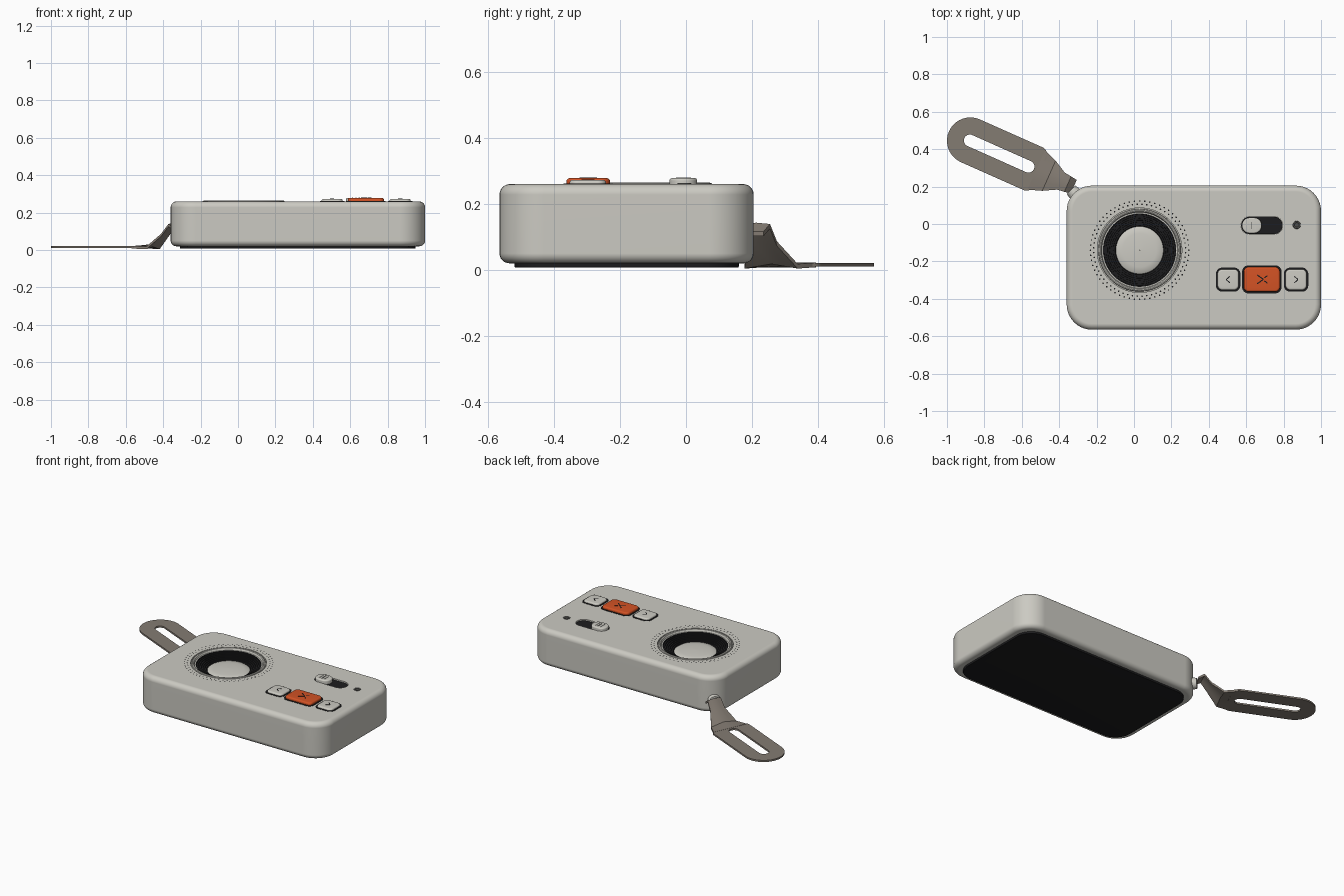
import bpy, bmesh
from math import sin, cos, pi, radians
from mathutils import Matrix, Vector

cube = bpy.data.objects.get("Cube")
if cube:
    bpy.data.objects.remove(cube, do_unlink=True)


def material(name, r, g, b, rough=0.6):
    m = bpy.data.materials.new(name)
    m.use_nodes = True
    m.diffuse_color = (r, g, b, 1)
    bsdf = m.node_tree.nodes["Principled BSDF"]
    bsdf.inputs["Base Color"].default_value = (r, g, b, 1)
    bsdf.inputs["Roughness"].default_value = rough
    return m


SHELL = material("warm light grey", 0.60, 0.59, 0.54)
BLACK = material("soft black", 0.012, 0.012, 0.013)
ORANGE = material("orange", 0.65, 0.085, 0.018)
STRAP = material("taupe strap", 0.23, 0.20, 0.17)
LAMP = material("dark grey lamp", 0.08, 0.08, 0.075)


def finish(name, bm, mat, angle=35):
    bmesh.ops.recalc_face_normals(bm, faces=bm.faces)
    mesh = bpy.data.meshes.new(name)
    bm.to_mesh(mesh)
    bm.free()
    mesh.materials.append(mat)
    obj = bpy.data.objects.new(name, mesh)
    bpy.context.collection.objects.link(obj)
    smooth(obj, angle)
    return obj


def smooth(obj, angle=35):
    bpy.ops.object.select_all(action="DESELECT")
    obj.select_set(True)
    bpy.context.view_layer.objects.active = obj
    bpy.ops.object.shade_smooth_by_angle(angle=radians(angle))


def loft(name, rings, mat, caps=True, loop=False, angle=35):
    """Skin a stack of equal closed rings; loop joins the last to the first."""
    bm = bmesh.new()
    rows = [[bm.verts.new(p) for p in ring] for ring in rings]
    n = len(rows[0])
    pairs = list(zip(rows, rows[1:])) + ([(rows[-1], rows[0])] if loop else [])
    for a, b in pairs:
        for i in range(n):
            j = (i + 1) % n
            bm.faces.new((a[i], a[j], b[j], b[i]))
    if caps and not loop:
        bm.faces.new(rows[0])
        bm.faces.new(rows[-1])
    return finish(name, bm, mat, angle)


def outline(x0, x1, y0, y1, z, r_left, r_right, seg=10):
    """Rounded rectangle with its own radius at each end."""
    pts = []
    for k, (x, y, r) in enumerate(((x1, y1, r_right), (x0, y1, r_left),
                                   (x0, y0, r_left), (x1, y0, r_right))):
        sx, sy = (1, -1)[k in (1, 2)], (1, -1)[k > 1]
        for i in range(seg + 1):
            a = (k + i / seg) * pi / 2
            pts.append(Vector((x - sx * r + r * cos(a), y - sy * r + r * sin(a), z)))
    return pts


def rounded_box(name, x0, x1, y0, y1, z0, z1, r, mat, top=0.0, bottom=0.0, seg=10):
    """Rounded block with quarter-round top and bottom edges."""
    steps = [(0, z0)] if not bottom else []
    if bottom:
        steps += [(bottom * (1 - sin(a)), z0 + bottom * (1 - cos(a)))
                  for a in (i * pi / 12 for i in range(7))]
    if top:
        steps += [(top * (1 - cos(a)), z1 - top * (1 - sin(a)))
                  for a in (i * pi / 12 for i in range(7))]
    else:
        steps.append((0, z1))
    rings = [outline(x0 + d, x1 - d, y0 + d, y1 - d, z, r - d, r - d, seg)
             for d, z in steps]
    return loft(name, rings, mat)


def lathe(name, cx, cy, profile, mat, seg=64, angle=25):
    rings = [[(cx + r * cos(2 * pi * i / seg), cy + r * sin(2 * pi * i / seg), z)
              for i in range(seg)] for r, z in profile]
    obj = loft(name, rings, mat, caps=False, angle=angle)
    return obj


def bar(name, x, y, z, length, width, turn, mat, height=0.004):
    bm = bmesh.new()
    m = (Matrix.Translation((x, y, z)) @ Matrix.Rotation(radians(turn), 4, "Z")
         @ Matrix.Diagonal((length, width, height, 1)))
    bmesh.ops.create_cube(bm, size=1, matrix=m)
    return finish(name, bm, mat)


def cut(obj, cutter):
    mod = obj.modifiers.new("cut", "BOOLEAN")
    mod.operation, mod.solver, mod.object = "DIFFERENCE", "EXACT", cutter
    bpy.ops.object.select_all(action="DESELECT")
    bpy.context.view_layer.objects.active = obj
    obj.select_set(True)
    bpy.ops.object.modifier_apply(modifier=mod.name)
    bpy.data.objects.remove(cutter, do_unlink=True)


TOP = 0.26
SX, SY = 0.03, -0.14

# Case with openings for the speaker and the switch
body = rounded_box("body", -0.36, 1.0, -0.565, 0.205, 0.02, TOP, 0.135, SHELL, 0.032, 0.03)
cut(body, rounded_box("speaker_cutter", SX - .226, SX + .226, SY - .226, SY + .226,
                      0.19, 0.4, 0.2259, SHELL, seg=16))
cut(body, rounded_box("switch_cutter", 0.572, 0.795, -0.055, 0.04, 0.235, 0.4, 0.047, SHELL))
smooth(body)
body.modifiers.new("even_normals", "WEIGHTED_NORMAL").keep_sharp = True
rounded_box("base_pad", -0.31, 0.95, -0.52, 0.16, 0.007, 0.03, 0.11, BLACK, 0, 0.004)

# Speaker: rim, ribbed black funnel, shallow dome
lathe("speaker_rim", SX, SY, [(.226, .245), (.221, .245), (.219, .262), (.213, .264),
                              (.207, .262), (.202, .25), (.196, .25), (.196, .2)], SHELL)
ribs = []
for i in range(7):
    r, z = 0.196 - i * 0.01, 0.25 - i * 0.005
    ribs += [(r, z), (r - 0.005, z), (r - 0.006, z - 0.005)]
lathe("speaker_funnel", SX, SY, ribs + [(.12, .205)], BLACK)
lathe("speaker_dome", SX, SY, [(.127, .2), (.127, .214), (.122, .218), (.09, .222),
                               (.05, .225), (.001, .226)], SHELL, angle=40)

# Two staggered rings of tiny perforations
bm = bmesh.new()
for row, radius in enumerate((0.263, 0.246)):
    for i in range(60):
        a = 2 * pi * (i + row / 2) / 60
        bmesh.ops.create_circle(bm, cap_ends=True, segments=8, radius=0.0042,
            matrix=Matrix.Translation((SX + radius * cos(a), SY + radius * sin(a), TOP + .001)))
finish("speaker_perforations", bm, BLACK)

# Slide switch and lamp
rounded_box("switch_slot", 0.573, 0.794, -0.054, 0.039, 0.234, 0.252, 0.046, BLACK)
rounded_box("switch_knob", 0.577, 0.683, -0.05, 0.034, 0.245, 0.278, 0.041, SHELL, 0.008)
for x in (0.612, 0.63, 0.648):
    bar("switch_ridge", x, -0.008, 0.278, 0.006, 0.045, 0, SHELL)
bar("switch_mark", 0.63, -0.008, 0.2785, 0.003, 0.04, 0, LAMP)
lathe("lamp", 0.87, -0.005, [(.022, .259), (.02, .263), (.015, .263), (.012, .261),
                             (.001, .262)], LAMP, seg=24)

# Three push buttons, each in a dark gap
for name, x0, x1, y0, y1, top, mat in (
        ("back_button", .447, .56, -.353, -.242, .273, SHELL),
        ("play_button", .587, .78, -.362, -.23, .278, ORANGE),
        ("next_button", .81, .923, -.353, -.242, .273, SHELL)):
    g = 0.009
    rounded_box(name + "_gap", x0 - g, x1 + g, y0 - g, y1 + g, .255, TOP + .002, .034, BLACK)
    rounded_box(name, x0, x1, y0, y1, .255, top, .026, mat, 0.01)
for side, x, name in ((-1, .503, "back_arrow"), (1, .867, "next_arrow")):
    for s in (-1, 1):
        bar(name, x, -0.297 + s * 0.009, 0.2735, 0.026, 0.005, -side * s * 40, BLACK, 0.002)
for s in (-1, 1):
    bar("play_mark", 0.675, -0.296 + s * 0.012, 0.2785, 0.04, 0.006, -s * 35, BLACK, 0.002)
    bar("pause_mark", 0.705, -0.296 + s * 0.014, 0.2785, 0.02, 0.006, s * 35, BLACK, 0.002)

# Wrist strap: flat slotted loop, then a folded neck climbing to the case corner
place = Matrix.Translation((-0.875, 0.445, 0)) @ Matrix.Rotation(radians(-24), 4, "Z")
loop_rings = [outline(-.125, .41, -.125, .125, z, .1249, .045) for z in (.01, .021)]
slot_rings = [outline(-.035, .372, -.032, .032, z, .0319, .0319) for z in (.021, .01)]
strap = loft("strap_loop", loop_rings + slot_rings, STRAP, loop=True)
strap.matrix_world = place

sections = []
for u, half, z, ridge in ((.385, .115, .010, 0), (.46, .088, .006, .014), (.53, .05, .075, .014),
                          (.57, .045, .127, .004), (.605, .04, .105, 0)):
    upper = [(u, v * half, z + .012 + ridge * (1 - abs(v))) for v in (-1, -.5, 0, .5, 1)]
    sections.append(upper + [(u, v, h - .014) for u, v, h in reversed(upper)])
for sec in sections:
    for i, p in enumerate(sec):
        sec[i] = (p[0], p[1], max(p[2], 0.0))
neck = loft("strap_neck", sections, STRAP, angle=20)
neck.matrix_world = place

# Round strap anchor on the case corner
bm = bmesh.new()
out = Vector((-1, 1, 0)).normalized()
where = Matrix.Translation(Vector((-0.324, 0.17, 0.105))) @ out.to_track_quat("Z", "Y").to_matrix().to_4x4()
bmesh.ops.create_cone(bm, cap_ends=True, segments=24, radius1=.038, radius2=.032, depth=.035, matrix=where)
finish("strap_anchor", bm, SHELL)
